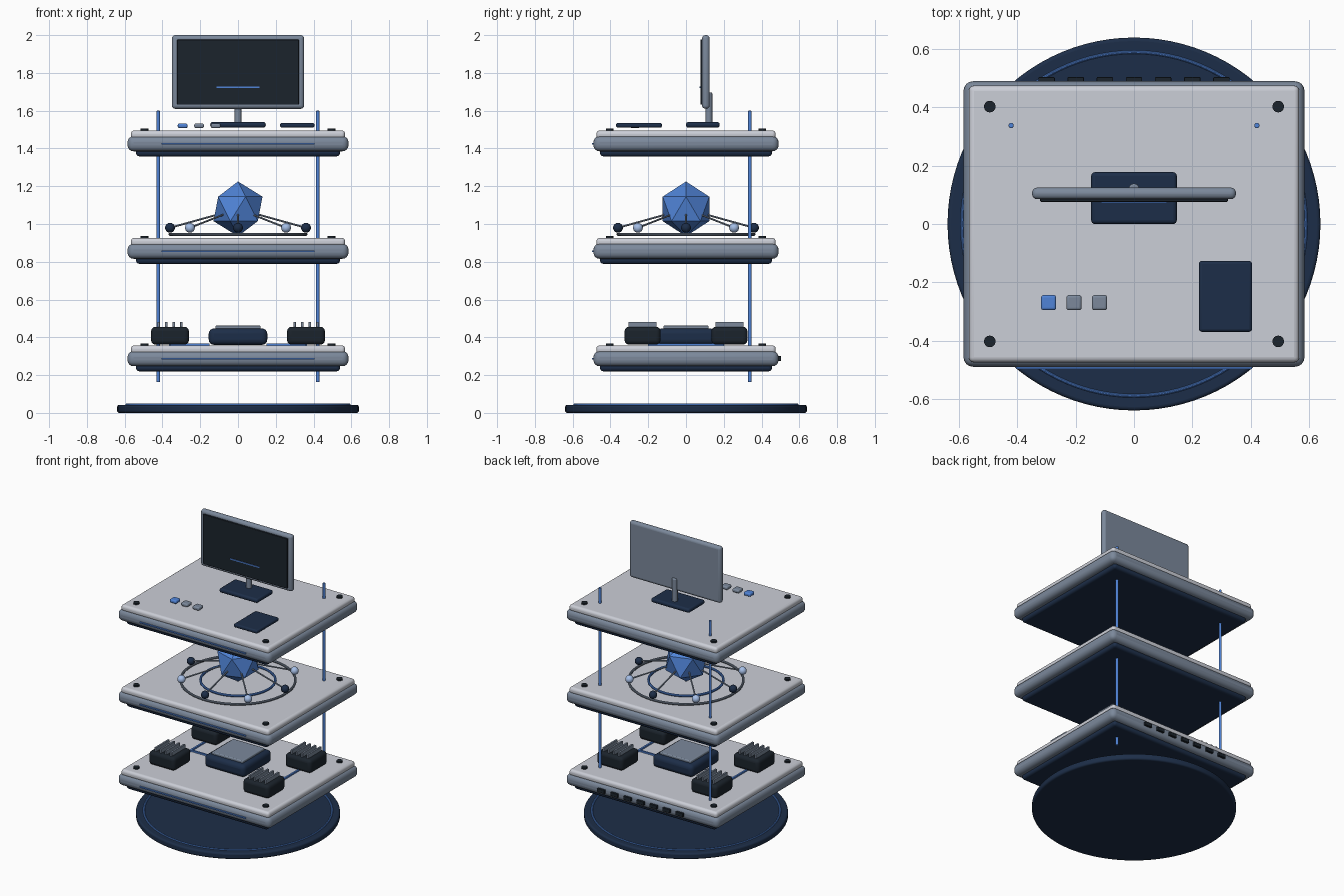
import bpy, math
from mathutils import Vector

if "Cube" in bpy.data.objects:
    bpy.data.objects.remove(bpy.data.objects["Cube"])


def mat(name, r, g, b):
    m = bpy.data.materials.new(name)
    m.diffuse_color = (r, g, b, 1)
    m.use_nodes = True
    m.node_tree.nodes["Principled BSDF"].inputs["Base Color"].default_value = m.diffuse_color
    return m


NAVY = mat("navy", 0.012, 0.027, 0.065)
DARK = mat("charcoal", 0.011, 0.017, 0.025)
BLUE = mat("blue", 0.08, 0.23, 0.68)
STEEL = mat("steel", 0.2, 0.25, 0.33)
LIGHT = mat("light_grey", 0.6, 0.62, 0.68)
PALE = mat("pale_blue", 0.38, 0.52, 0.8)


def finish(name, m, bevel=0, smooth=True):
    o = bpy.context.object
    o.name = name
    o.data.materials.append(m)
    if bevel:
        bpy.ops.object.transform_apply(location=False, rotation=False, scale=True)
        b = o.modifiers.new("bevel", "BEVEL")
        b.width, b.segments = bevel, 4
        b.limit_method = "ANGLE"
    if smooth:
        bpy.ops.object.shade_smooth_by_angle(angle=math.radians(35))
    return o


def box(name, lo, hi, m, bevel=0):
    lo, hi = Vector(lo), Vector(hi)
    bpy.ops.mesh.primitive_cube_add(size=1, location=(lo + hi) / 2)
    bpy.context.object.scale = hi - lo
    bpy.ops.object.transform_apply(location=False, rotation=False, scale=True)
    return finish(name, m, bevel)


def rod(name, a, b, r, m, bevel=0, sides=16):
    a, b = Vector(a), Vector(b)
    d = b - a
    bpy.ops.mesh.primitive_cylinder_add(vertices=sides, radius=r, depth=d.length, location=(a + b) / 2,
                                        rotation=d.to_track_quat("Z", "Y").to_euler())
    return finish(name, m, bevel)


def ring(name, z, R, r, m):
    bpy.ops.mesh.primitive_torus_add(major_radius=R, minor_radius=r, location=(0, 0, z),
                                     major_segments=96, minor_segments=10)
    return finish(name, m)


# floor disc with glowing ring
rod("base_disc", (0, 0, 0), (0, 0, 0.043), 0.64, NAVY, 0.012, 96)
ring("base_ring", 0.043, 0.59, 0.006, BLUE)

# three layered shelves with screws and front strip
for label, z in (("lower", 0.357), ("middle", 0.926), ("upper", 1.495)):
    box(label + "_underside", (-0.54, -0.455, z - 0.137), (0.54, 0.455, z - 0.09), NAVY, 0.018)
    box(label + "_body", (-0.585, -0.49, z - 0.11), (0.585, 0.49, z - 0.03), STEEL, 0.032)
    box(label + "_top_plate", (-0.567, -0.475, z - 0.045), (0.567, 0.475, z), LIGHT, 0.018)
    box(label + "_front_strip", (-0.405, -0.498, z - 0.075), (0.405, -0.48, z - 0.067), BLUE)
    for sx in (-1, 1):
        for sy in (-1, 1):
            rod(label + "_screw", (sx * 0.495, sy * 0.403, z - 0.01),
                (sx * 0.495, sy * 0.403, z + 0.01), 0.02, DARK)

# back rods joining the shelves
for sx in (-1, 1):
    rod("support_rod", (sx * 0.422, 0.338, 0.163), (sx * 0.422, 0.338, 1.6), 0.009, BLUE, 0.003)

# ports on the back of the lower shelf
for i in range(-3, 4):
    box("rear_port", (i * 0.1 - 0.028, 0.48, 0.275), (i * 0.1 + 0.028, 0.504, 0.3), DARK, 0.003)

# lower shelf: processor, four finned modules and traces
box("processor", (-0.155, -0.155, 0.36), (0.155, 0.155, 0.447), NAVY, 0.028)
box("processor_lid", (-0.12, -0.12, 0.44), (0.12, 0.12, 0.462), STEEL, 0.006)
for sx in (-1, 1):
    box("trace_across", (sx * 0.255 - 0.105, -0.006, 0.355), (sx * 0.255 + 0.105, 0.006, 0.367), BLUE)
    box("trace_along", (sx * 0.36 - 0.006, -0.2, 0.355), (sx * 0.36 + 0.006, 0.2, 0.367), BLUE)
    for sy in (-1, 1):
        cx, cy = sx * 0.36, sy * 0.23
        box("module", (cx - 0.1, cy - 0.095, 0.362), (cx + 0.1, cy + 0.095, 0.455), DARK, 0.022)
        for k in range(4):
            fx = cx - 0.06 + k * 0.04
            box("module_fin", (fx - 0.007, cy - 0.075, 0.445), (fx + 0.007, cy + 0.075, 0.482), STEEL, 0.003)

# middle shelf: faceted core, rings, spokes and nodes
bpy.ops.mesh.primitive_ico_sphere_add(subdivisions=1, radius=0.145, location=(0, 0, 1.08))
finish("core", BLUE, smooth=False)
ring("outer_ring", 0.945, 0.36, 0.008, STEEL)
ring("inner_ring", 0.945, 0.235, 0.008, BLUE)
for i in range(8):
    a = i * math.pi / 4
    p = (0.36 * math.cos(a), 0.36 * math.sin(a), 0.98)
    rod("spoke", (0, 0, 1.08), p, 0.005, STEEL, sides=8)
    bpy.ops.mesh.primitive_uv_sphere_add(segments=24, ring_count=12, radius=0.026, location=p)
    finish("node", PALE if i % 2 else NAVY)

# upper shelf: monitor, stand, keys and tablet
box("monitor_frame", (-0.35, 0.085, 1.61), (0.35, 0.125, 2.0), STEEL, 0.018)
box("monitor_screen", (-0.322, 0.076, 1.632), (0.322, 0.095, 1.977), DARK, 0.004)
box("screen_line", (-0.113, 0.072, 1.721), (0.113, 0.08, 1.729), BLUE)
rod("monitor_neck", (0, 0.121, 1.525), (0, 0.121, 1.697), 0.018, STEEL, 0.006)
box("monitor_foot", (-0.147, 0.0, 1.51), (0.147, 0.178, 1.54), NAVY, 0.013)
for x, m in ((-0.293, BLUE), (-0.206, STEEL), (-0.118, STEEL)):
    box("key", (x - 0.026, -0.296, 1.508), (x + 0.026, -0.244, 1.532), m, 0.009)
box("tablet", (0.223, -0.37, 1.51), (0.405, -0.127, 1.535), NAVY, 0.01)
